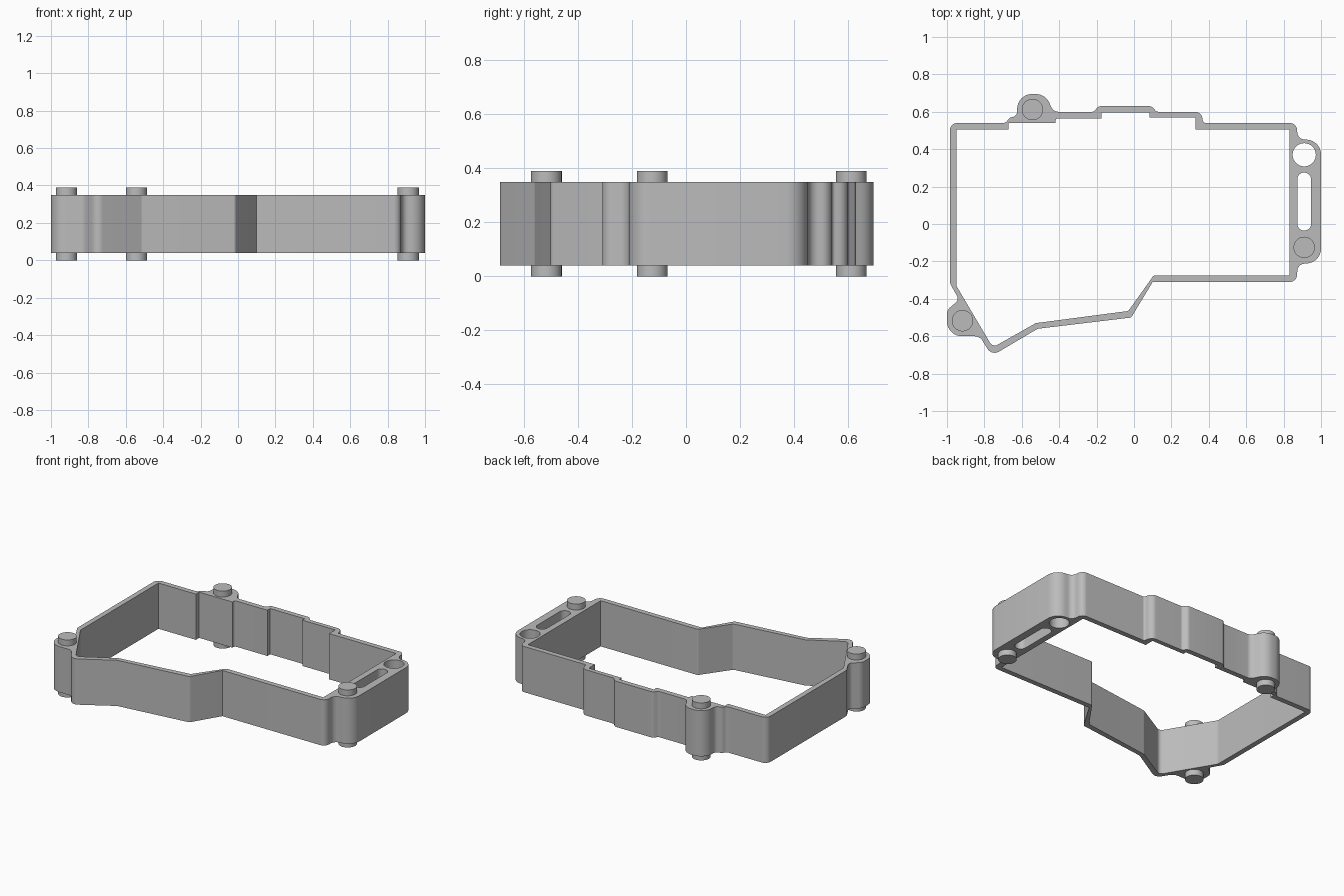
import bpy, bmesh, math
from mathutils import Vector

if "Cube" in bpy.data.objects:
    bpy.data.objects.remove(bpy.data.objects["Cube"])

BOTTOM, TOP = 0.04, 0.35

# Single grey material
grey = bpy.data.materials.new("plain_grey")
grey.use_nodes = True
colour = (0.5, 0.5, 0.5, 1)
grey.diffuse_color = colour
grey.node_tree.nodes["Principled BSDF"].inputs["Base Color"].default_value = colour


def rounded(points, steps=8):
    """Outline through (x, y, radius) corners, with each corner filleted."""
    result = []
    for i, (x, y, radius) in enumerate(points):
        corner = Vector((x, y))
        before = (Vector(points[i - 1][:2]) - corner).normalized()
        after = (Vector(points[(i + 1) % len(points)][:2]) - corner).normalized()
        angle = before.angle(after)
        if radius == 0:
            result.append(corner)
            continue
        tangent = radius / math.tan(angle / 2)
        centre = corner + (before + after).normalized() * radius / math.sin(angle / 2)
        start = corner + before * tangent - centre
        end = corner + after * tangent - centre
        sweep = start.angle_signed(end)
        for s in range(steps + 1):
            turn = -sweep * s / steps
            c, n = math.cos(turn), math.sin(turn)
            result.append(centre + Vector((start.x * c - start.y * n,
                                           start.x * n + start.y * c)))
    return result


def slot(x, low, high, radius, steps=20):
    """Vertical slot; a plain circle when low equals high."""
    result = []
    for middle, begin in ((high, 0), (low, math.pi)):
        for s in range(steps + (low != high)):
            a = begin + math.pi * s / steps
            result.append(Vector((x + radius * math.cos(a), middle + radius * math.sin(a))))
    return result


def finish(bm, name, limit):
    bmesh.ops.recalc_face_normals(bm, faces=bm.faces)
    mesh = bpy.data.meshes.new(name)
    bm.to_mesh(mesh)
    bm.free()
    mesh.materials.append(grey)
    obj = bpy.data.objects.new(name, mesh)
    bpy.context.collection.objects.link(obj)
    bpy.ops.object.select_all(action="DESELECT")
    obj.select_set(True)
    bpy.context.view_layer.objects.active = obj
    bpy.ops.object.shade_smooth_by_angle(angle=math.radians(limit))
    return obj


def extrude_loops(name, loops):
    """Fill the area between the loops and pull it up to a solid wall."""
    bm = bmesh.new()
    edges = []
    for loop in loops:
        verts = [bm.verts.new((p.x, p.y, BOTTOM)) for p in loop]
        edges += [bm.edges.new((verts[i - 1], verts[i])) for i in range(len(verts))]
    bmesh.ops.triangle_fill(bm, edges=edges, use_beauty=True, normal=(0, 0, 1))
    moved = bmesh.ops.extrude_face_region(bm, geom=bm.faces[:], use_keep_orig=True)
    top = [g for g in moved["geom"] if isinstance(g, bmesh.types.BMVert)]
    bmesh.ops.translate(bm, verts=top, vec=(0, 0, TOP - BOTTOM))
    return finish(bm, name, 30)


# Outer outline, clockwise from the back right corner
outer = [
    (-0.985, 0.54, 0.04),
    # back boss
    (-0.685, 0.54, 0.03), (-0.665, 0.57, 0.03), (-0.625, 0.575, 0.03),
    (-0.625, 0.695, 0.08), (-0.475, 0.695, 0.08), (-0.43, 0.6, 0.04),
    # stepped back wall
    (-0.215, 0.6, 0.02), (-0.19, 0.63, 0.03), (0.095, 0.63, 0.03), (0.12, 0.6, 0.02),
    (0.36, 0.6, 0.04), (0.37, 0.54, 0.015),
    # side block
    (0.87, 0.54, 0.04), (0.875, 0.455, 0.04), (1, 0.445, 0.08),
    (1, -0.205, 0.08), (0.875, -0.215, 0.04), (0.87, -0.31, 0.04),
    # bent front wall
    (0.1, -0.31, 0), (-0.015, -0.5, 0.02), (-0.515, -0.56, 0.02), (-0.76, -0.705, 0.045),
    # front boss
    (-0.825, -0.6, 0.05), (-1, -0.6, 0.08), (-1, -0.46, 0.05), (-0.935, -0.405, 0.03),
    (-0.985, -0.315, 0.03),
]

# Inner outline
inner = [
    (-0.95, 0.505, 0), (-0.67, 0.505, 0), (-0.67, 0.54, 0), (-0.42, 0.54, 0),
    (-0.42, 0.565, 0.015), (-0.175, 0.565, 0), (-0.175, 0.595, 0), (0.083, 0.595, 0),
    (0.083, 0.57, 0), (0.33, 0.57, 0), (0.33, 0.505, 0), (0.832, 0.505, 0),
    (0.832, -0.275, 0), (0.105, -0.275, 0.02), (-0.03, -0.465, 0.02),
    (-0.525, -0.53, 0.02), (-0.755, -0.66, 0.03), (-0.95, -0.33, 0.03),
]

# Wall frame with round hole and long slot in the side block
extrude_loops("wall_frame", [
    rounded(outer),
    rounded(inner),
    slot(0.91, 0.37, 0.37, 0.062),
    slot(0.91, 0.002, 0.238, 0.037),
])

# Locating pegs standing out above and below each boss
pegs = {"back_peg": (-0.543, 0.612), "side_peg": (0.91, -0.125), "front_peg": (-0.917, -0.517)}
for name, (x, y) in pegs.items():
    bm = bmesh.new()
    bmesh.ops.create_cone(bm, cap_ends=True, segments=40, radius1=0.057, radius2=0.057, depth=0.39)
    peg = finish(bm, name, 30)
    peg.location = (x, y, 0.195)
